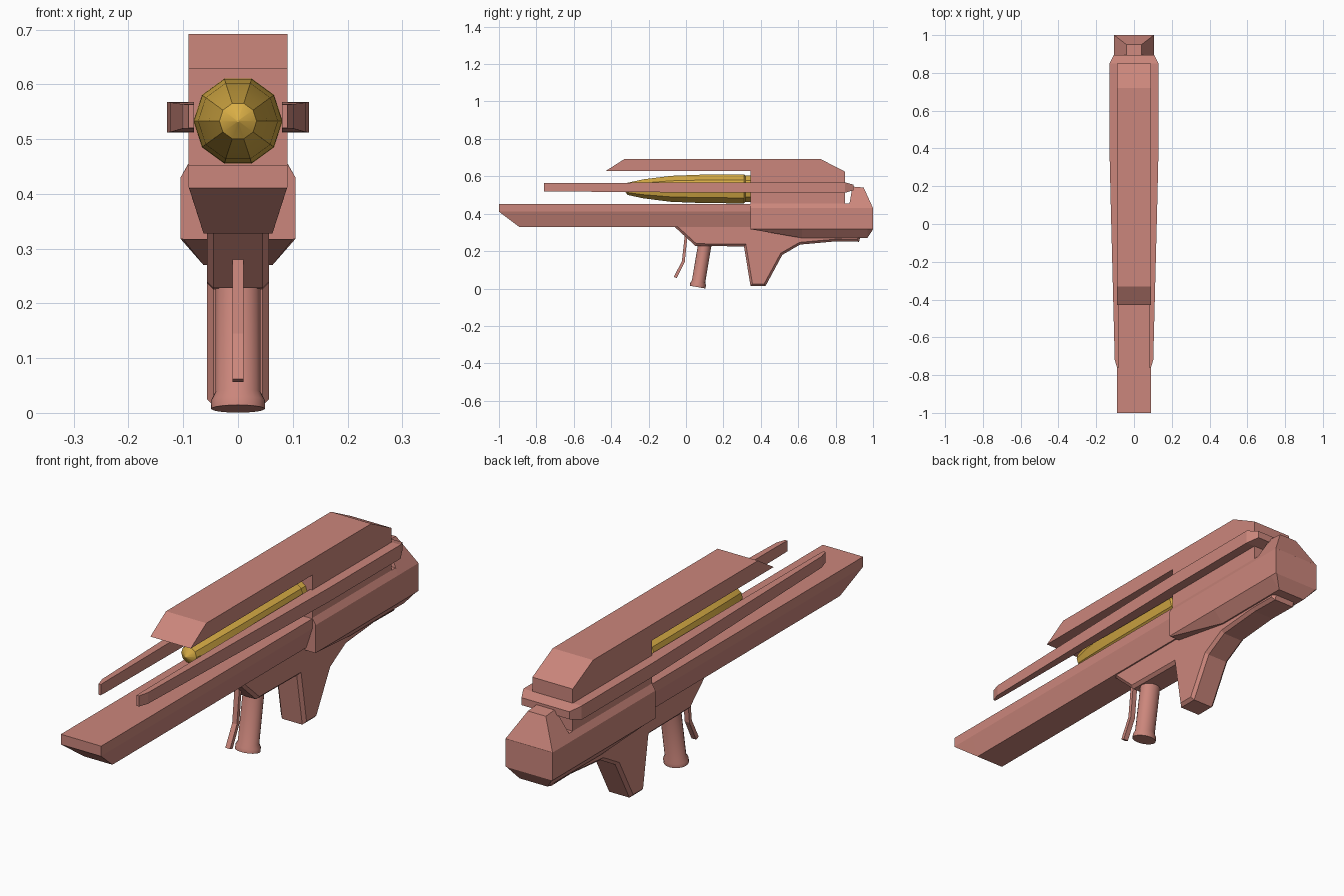
import bpy, bmesh, math
from mathutils import Vector

if "Cube" in bpy.data.objects:
    bpy.data.objects.remove(bpy.data.objects["Cube"])


def material(name, color):
    m = bpy.data.materials.new(name)
    m.diffuse_color = color
    m.use_nodes = True
    m.node_tree.nodes["Principled BSDF"].inputs["Base Color"].default_value = m.diffuse_color
    return m


RED = material("dusty_red", (0.60, 0.24, 0.20, 1))
GOLD = material("gold", (0.69, 0.42, 0.06, 1))


def finish(name, bm, mat=RED):
    bmesh.ops.recalc_face_normals(bm, faces=bm.faces[:])
    me = bpy.data.meshes.new(name)
    bm.to_mesh(me)
    bm.free()
    ob = bpy.data.objects.new(name, me)
    bpy.context.collection.objects.link(ob)
    me.materials.append(mat)
    return ob


def loft(name, rings, mat=RED):
    """Join equal-length rings of points and cap both ends."""
    bm = bmesh.new()
    vs = [[bm.verts.new(p) for p in r] for r in rings]
    n = len(rings[0])
    for a, b in zip(vs, vs[1:]):
        for i in range(n):
            j = (i + 1) % n
            bm.faces.new((a[i], a[j], b[j], b[i]))
    bm.faces.new(vs[0])
    bm.faces.new(vs[-1])
    return finish(name, bm, mat)


def section(y, half):
    """Mirror a half outline of (x, z) points into a closed ring at y."""
    return [(x, y, z) for x, z in half] + [(-x, y, z) for x, z in reversed(half)]


def extrude_yz(name, pts, w, chamfer=0):
    """Side profile of (y, z) points given half width w, with chamfered flanks."""
    bm = bmesh.new()
    a, b = ([bm.verts.new((x, y, z)) for y, z in pts] for x in (-w, w))
    flanks = [bm.faces.new(a), bm.faces.new(b)]
    for i in range(len(pts)):
        j = (i + 1) % len(pts)
        bm.faces.new((a[i], a[j], b[j], b[i]))
    if chamfer:
        bmesh.ops.recalc_face_normals(bm, faces=bm.faces[:])
        edges = list({e for f in flanks for e in f.edges})
        bmesh.ops.bevel(bm, geom=edges, offset=chamfer, segments=1,
                        profile=0.5, affect='EDGES')
    return finish(name, bm)


def turned(name, start, end, profile, sides, mat=RED, xs=1.0):
    """Round part: (distance, radius) profile along an axis in the yz plane."""
    start = Vector(start)
    d = (Vector(end) - start).normalized()
    u, v = Vector((1, 0, 0)), d.cross(Vector((1, 0, 0)))
    rings = []
    for t, r in profile:
        angs = [2 * math.pi * i / sides for i in range(sides)]
        rings.append([start + d * t + u * (r * xs * math.cos(a)) + v * (r * math.sin(a))
                      for a in angs])
    ob = loft(name, rings, mat)
    bpy.context.view_layer.objects.active = ob
    ob.select_set(True)
    bpy.ops.object.shade_smooth_by_angle(angle=math.radians(32))
    ob.select_set(False)
    return ob


# Lower launch rail with raked nose
loft("lower_barrel", [
    section(-1.0, [(0.09, 0.452), (0.09, 0.412), (0.0895, 0.411)]),
    section(-0.89, [(0.09, 0.452), (0.09, 0.412), (0.063, 0.328)]),
    section(0.40, [(0.09, 0.452), (0.09, 0.412), (0.063, 0.328)])])

# Rear receiver body
upper = [(0.09, 0.455), (0.105, 0.43), (0.105, 0.318)]
loft("rear_body", [
    section(0.345, upper + [(0.10, 0.317)]),
    section(0.62, upper + [(0.063, 0.27)]),
    section(0.97, upper + [(0.063, 0.27)]),
    section(1.0, [(0.10, 0.431), (0.105, 0.43), (0.105, 0.318), (0.10, 0.317)])])

# Tapered hump at the back of the body
loft("rear_hump", [
    [(-0.105, 0.87, 0.43), (0.105, 0.87, 0.43), (0.105, 1, 0.43), (-0.105, 1, 0.43)],
    [(-0.04, 0.89, 0.545), (0.04, 0.89, 0.545), (0.04, 0.95, 0.54), (-0.04, 0.95, 0.54)]])

# Upper shroud: thin cover in front, solid housing behind
extrude_yz("upper_shroud", [(-0.43, 0.628), (-0.33, 0.692), (0.72, 0.692), (0.85, 0.625),
                            (0.85, 0.45), (0.345, 0.45), (0.345, 0.628)], 0.09)

# Side rails, mirrored, joined by a bar wrapping the back
stations = [(-0.76, 0.09, 0.52, 0.563), (-0.72, 0.102, 0.519, 0.564), (0.1, 0.123, 0.513, 0.567),
            (0.4, 0.13, 0.512, 0.568), (0.85, 0.13, 0.512, 0.568)]
for s, side in ((1, "right"), (-1, "left")):
    loft(side + "_rail", [[(s * 0.08, y, lo), (s * x, y, lo), (s * x, y, hi), (s * 0.08, y, hi)]
                          for y, x, lo, hi in stations])
loft("rail_back_bar", [section(y, [(x, lo), (x, hi)]) for y, x, lo, hi in
                       ((0.80, 0.129, 0.512, 0.568), (0.85, 0.13, 0.512, 0.568),
                        (0.895, 0.107, 0.525, 0.555))])

# Ten-sided missile
turned("missile", (0, -0.335, 0.533), (0, 0.4, 0.533),
       [(0, 0.002), (0.022, 0.034), (0.105, 0.053), (0.255, 0.073), (0.44, 0.0805),
        (0.645, 0.0815), (0.652, 0.074), (0.72, 0.074)], 10, GOLD)

# Under-frame with rear grip
extrude_yz("grip_frame", [(-0.07, 0.338), (0.05, 0.228), (0.31, 0.225), (0.345, 0.013),
                          (0.425, 0.013), (0.515, 0.18), (0.61, 0.235), (0.80, 0.252),
                          (0.925, 0.25), (0.935, 0.29), (0.62, 0.32), (0.4, 0.36),
                          (0.0, 0.36)], 0.057, 0.012)

# Tilted round fore handle with flared foot
turned("fore_handle", (0, 0.103, 0.25), (0, 0.062, 0.007),
       [(0, 0.036), (0.215, 0.036), (0.23, 0.0425), (0.246, 0.0425)], 20, RED, 1.15)

# Bent trigger lever
extrude_yz("trigger", [(-0.005, 0.30), (-0.022, 0.145), (-0.066, 0.062), (-0.05, 0.056),
                       (-0.007, 0.14), (0.01, 0.30)], 0.0105)
